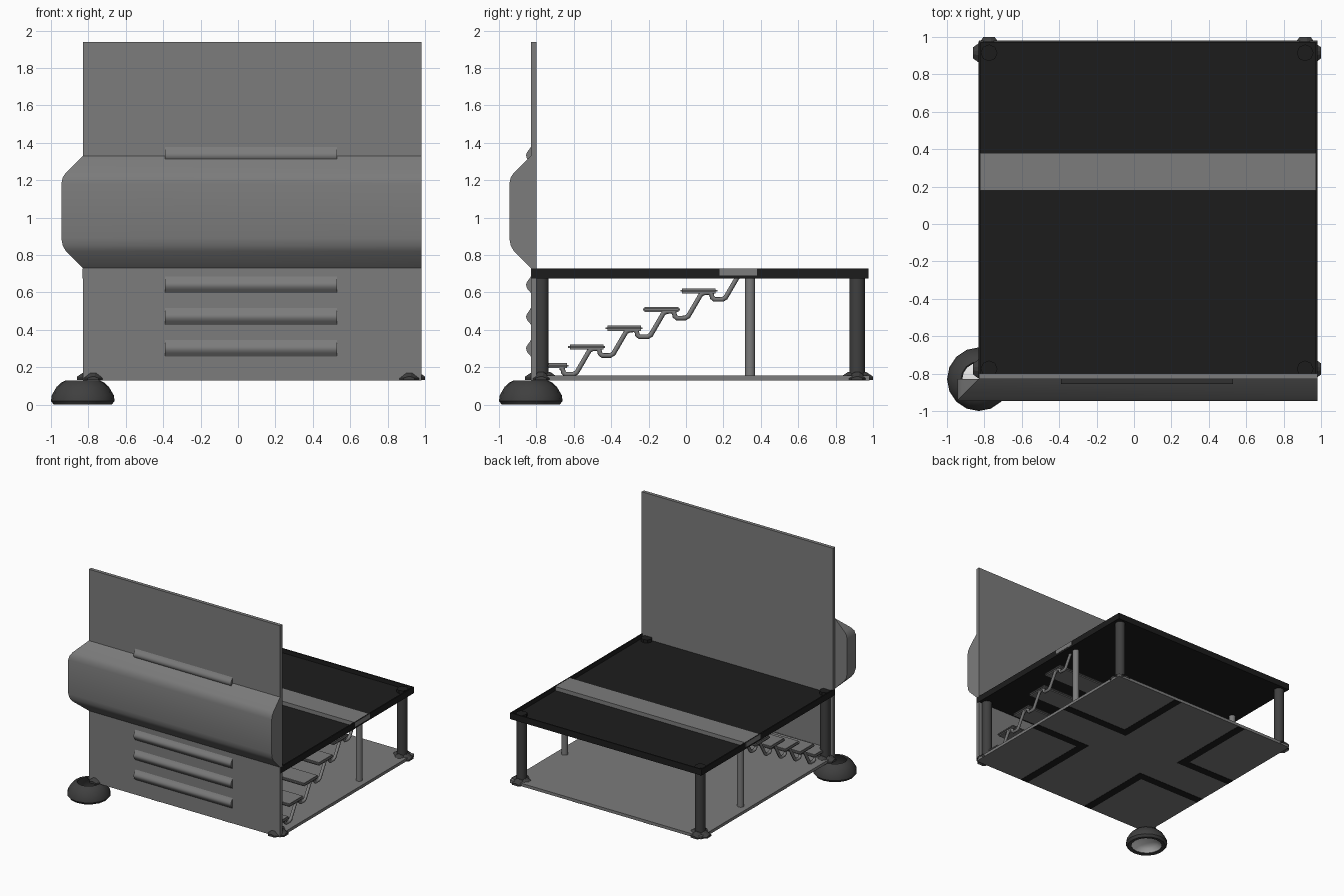
import bpy, bmesh, math

if "Cube" in bpy.data.objects:
    bpy.data.objects.remove(bpy.data.objects["Cube"])

def material(name, v):
    m = bpy.data.materials.new(name)
    m.diffuse_color = (v, v, v, 1)
    m.use_nodes = True
    m.node_tree.nodes["Principled BSDF"].inputs["Base Color"].default_value = m.diffuse_color
    return m

GREY = material("mid grey", 0.2)
DARK = material("dark grey", 0.05)
BLACK = material("near black", 0.012)
WHITE = material("white", 0.85)

X0, X1, Y0, Y1 = -0.83, 0.98, -0.83, 0.98   # platform footprint
C = 0.075                                   # footprint centre

def finish(bm, name, mat, smooth=None, up=False):
    bmesh.ops.recalc_face_normals(bm, faces=bm.faces)
    if up:
        bm.normal_update()
        bmesh.ops.reverse_faces(bm, faces=[f for f in bm.faces if f.normal.z < 0])
    me = bpy.data.meshes.new(name)
    bm.to_mesh(me)
    bm.free()
    me.materials.append(mat)
    ob = bpy.data.objects.new(name, me)
    bpy.context.collection.objects.link(ob)
    if smooth:
        bpy.ops.object.select_all(action='DESELECT')
        ob.select_set(True)
        bpy.context.view_layer.objects.active = ob
        bpy.ops.object.shade_smooth_by_angle(angle=math.radians(smooth))
    return ob

def add_box(bm, x0, x1, y0, y1, z0, z1):
    vs = bmesh.ops.create_cube(bm, size=1)["verts"]
    for v in vs:
        v.co = ((x0 + x1) / 2 + v.co.x * (x1 - x0),
                (y0 + y1) / 2 + v.co.y * (y1 - y0),
                (z0 + z1) / 2 + v.co.z * (z1 - z0))

def box(name, mat, *dims, bevel=0):
    bm = bmesh.new()
    add_box(bm, *dims)
    if bevel:
        bmesh.ops.bevel(bm, geom=bm.edges[:], offset=bevel, segments=2, affect='EDGES')
    return finish(bm, name, mat, 40 if bevel else None)

def post(name, mat, x, y, z0, z1, r, sides=16):
    bm = bmesh.new()
    bmesh.ops.create_cone(bm, cap_ends=True, segments=sides, radius1=r, radius2=r, depth=z1 - z0)
    for v in bm.verts:
        v.co.x += x
        v.co.y += y
        v.co.z += (z0 + z1) / 2
    return finish(bm, name, mat, 35)

def loft(name, mat, rings, closed=False, caps=True, smooth=40, up=False):
    """Skin a list of equal-length point rings."""
    bm = bmesh.new()
    vr = [[bm.verts.new(p) for p in r] for r in rings]
    n = len(vr[0])
    pairs = list(zip(vr, vr[1:])) + ([(vr[-1], vr[0])] if closed else [])
    for a, b in pairs:
        for i in range(n - 1):
            bm.faces.new((a[i], a[i + 1], b[i + 1], b[i]))
    if caps:
        bm.faces.new(vr[0])
        bm.faces.new(vr[-1])
    bmesh.ops.remove_doubles(bm, verts=bm.verts, dist=1e-5)
    return finish(bm, name, mat, smooth, up)

def lathe(name, mat, profile, x, y, sides=16, smooth=40, up=False):
    rings = []
    for k in range(sides):
        a = 2 * math.pi * k / sides
        rings.append([(x + r * math.cos(a), y + r * math.sin(a), z) for r, z in profile])
    return loft(name, mat, rings, closed=True, caps=False, smooth=smooth, up=up)

# floor plate and tall front wall
box("floor", GREY, X0, X1, -0.80, Y1, 0.13, 0.155)
box("front_wall", GREY, X0, X1, Y0, -0.80, 0.13, 1.94)

# four L-shaped corner markings under the floor
bm = bmesh.new()
H, W = 0.904, 0.035
for sx, sy, p, q in ((1, 1, .275, .23), (-1, -1, .275, .23), (1, -1, .40, .16), (-1, 1, .40, .16)):
    for a, b, c, d in ((p - W, H, q - W, q + W), (p - W, p + W, q + W, H)):
        xs, ys = sorted((sx * a, sx * b)), sorted((sy * c, sy * d))
        add_box(bm, C + xs[0], C + xs[1], C + ys[0], C + ys[1], 0.128, 0.133)
finish(bm, "floor_stripes", BLACK)

# upper deck: a tray with a thin raised rim, crossed by a grey strip
bm = bmesh.new()
add_box(bm, X0 - .0005, X1 + .0005, Y0 + .004, Y1 - .003, 0.675, 0.728)
bmesh.ops.recalc_face_normals(bm, faces=bm.faces)
top = max(bm.faces, key=lambda f: f.calc_center_median().z)
bmesh.ops.inset_region(bm, faces=[top], thickness=0.015)
low = bmesh.ops.extrude_discrete_faces(bm, faces=[top])["faces"][0]
for v in low.verts:
    v.co.z -= 0.035
finish(bm, "deck", BLACK)
box("deck_strip", GREY, X0 - .002, X1 + .002, 0.18, 0.38, 0.69, 0.727)

# corner posts, each on a foot of four tapering ridges
for x in (-0.775, 0.915):
    for y in (-0.775, 0.915):
        post("corner_post", DARK, x, y, 0.14, 0.68, 0.041)
        post("post_cap", BLACK, x, y, 0.685, 0.72, 0.045, 8)
        for k in range(4):
            c, s = math.cos(k * math.pi / 2), math.sin(k * math.pi / 2)
            rings = []
            for r, w, h in ((0.0, .058, .176), (.05, .055, .174), (.085, .03, .150)):
                sec = ((-w, .131), (-w, .142), (-w * .25, h), (w * .25, h), (w, .142), (w, .131))
                rings.append([(x + c * r - s * t, y + s * r + c * t, z) for t, z in sec])
            loft("post_foot", DARK, rings, smooth=20)

# bulging hood, mitred round the left corner
hood = [(0, .73), (.09, .82), (.107, .85), (.115, .89),
        (.115, 1.18), (.107, 1.215), (.09, 1.24), (0, 1.33)]
loft("hood", GREY, [[(X1, Y0 - d, z) for d, z in hood],
                    [(X0 - d, Y0 - d, z) for d, z in hood],
                    [(X0 - d, Y0 + .002, z) for d, z in hood]], smooth=35)

# horizontal ribs swelling out of the wall
rib = [(-.002, -.048), (.004, -.038), (.016, -.026), (.023, -.012), (.025, 0),
       (.021, .012), (.013, .024), (.004, .036), (-.002, .048)]
for zc in (0.302, 0.472, 0.642, 1.335):
    loft("wall_rib", GREY, [[(x, Y0 - d, zc + z) for d, z in rib] for x in (-0.39, 0.53)], smooth=50)

# staircase: treads, then two zigzag tube rails
path = []
for i in range(5):
    y, z = -0.83 + 0.2 * i, 0.208 + 0.1 * i
    y += 0.004 * (i == 0)
    box("stair_tread", GREY, -0.78, 0.93, y, y + 0.198, z - 0.013, z + 0.014, bevel=0.009)
    path += [(y + .155, z - .008), (y + .167, z - .018), (y + .17, z - .035), (y + .182, z - .045),
             (y + .225, z - .045), (y + .242, z - .035), (y + .31, z + .082), (y + .325, z + .09)]
for x in (-0.757, 0.907):
    cu = bpy.data.curves.new("stair_rail", 'CURVE')
    cu.dimensions = '3D'
    cu.bevel_depth = 0.013
    cu.bevel_resolution = 2
    cu.use_fill_caps = True
    sp = cu.splines.new('POLY')
    sp.points.add(len(path) - 1)
    for p, (y, z) in zip(sp.points, path):
        p.co = (x, y, z, 1)
    cu.materials.append(GREY)
    bpy.context.collection.objects.link(bpy.data.objects.new("stair_rail", cu))
    # thin support at the head of the stairs
    post("stair_support", GREY, x, 0.343, 0.15, 0.68, 0.027)

# hollow round foot under the front left corner, with a white domed lens inside
lathe("round_foot", DARK, [(.125, .004), (.155, 0), (.17, .02), (.166, .05), (.14, .095), (.115, .118),
                           (.095, .128), (.088, .122), (.105, .09), (.125, .04), (.125, .004)], X0, Y0)
lathe("foot_lens", WHITE, [(0, .05), (.05, .045), (.09, .032), (.126, .008)], X0, Y0, up=True)
